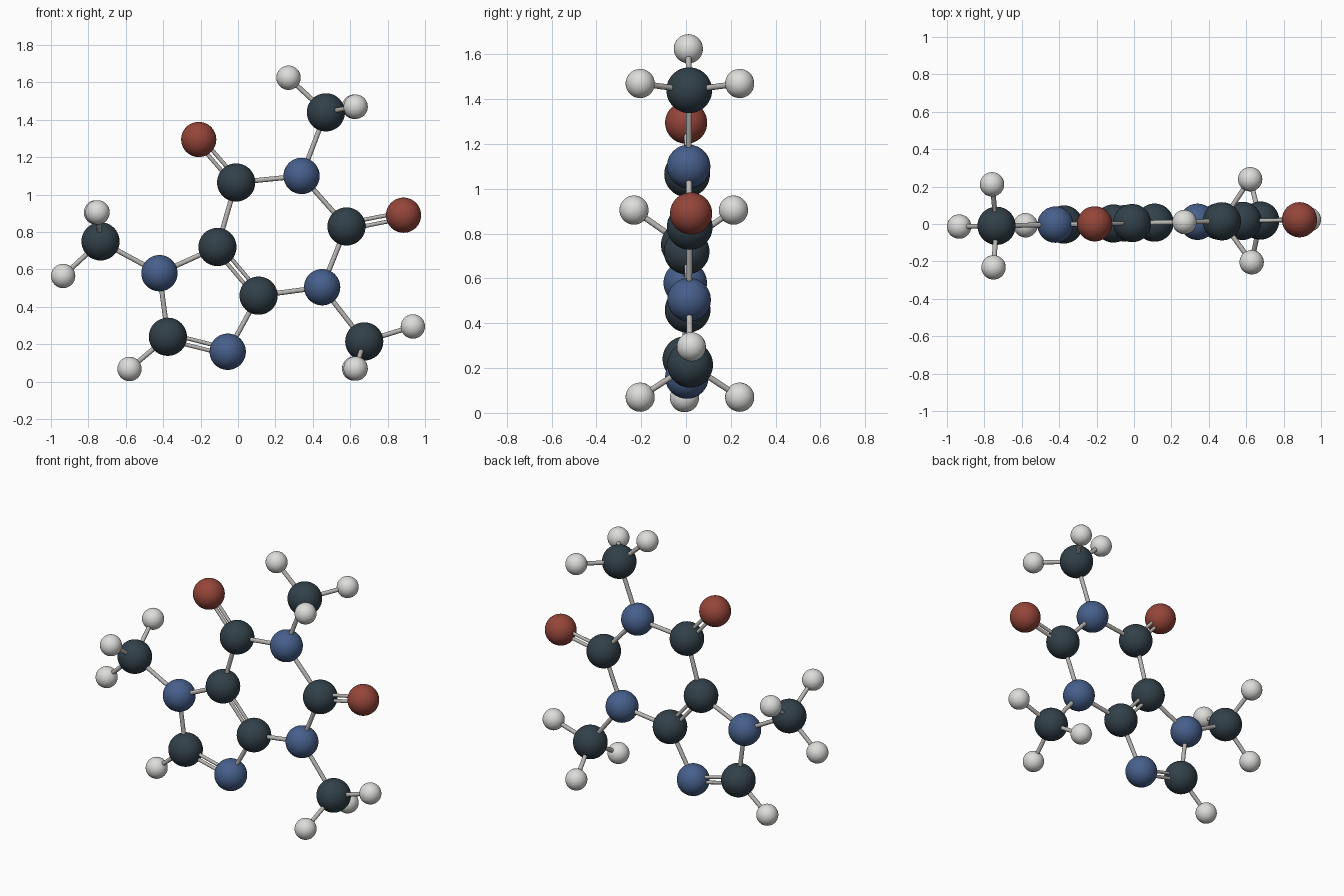
import bpy
from mathutils import Vector

if "Cube" in bpy.data.objects:
    bpy.data.objects.remove(bpy.data.objects["Cube"])


def mat(name, rgb):
    m = bpy.data.materials.new(name)
    m.diffuse_color = (*rgb, 1)
    m.use_nodes = True
    m.node_tree.nodes["Principled BSDF"].inputs["Base Color"].default_value = m.diffuse_color
    return m


# kind: (part name, radius, material)
KINDS = {
    'C': ("carbon_ball", 0.102, mat("dark slate", (0.032, 0.052, 0.068))),
    'N': ("nitrogen_ball", 0.097, mat("blue", (0.062, 0.115, 0.26))),
    'O': ("oxygen_ball", 0.094, mat("brick red", (0.30, 0.060, 0.042))),
    'H': ("hydrogen_ball", 0.065, mat("off white", (0.72, 0.72, 0.70))),
}
ROD = mat("light grey", (0.48, 0.47, 0.45))


def tilt(x):
    """The flat ring plane leans very slightly in y."""
    return 0.005 + 0.02 * x


# atoms lying in the ring plane: (kind, x, z)
flat = {
    'c6': ('C', -0.01, 1.065), 'n1': ('N', 0.34, 1.10), 'c2': ('C', 0.58, 0.83),
    'n3': ('N', 0.45, 0.505), 'c4': ('C', 0.11, 0.46), 'c5': ('C', -0.11, 0.72),
    'n7': ('N', -0.42, 0.58), 'c8': ('C', -0.375, 0.24), 'n9': ('N', -0.055, 0.16),
    'o6': ('O', -0.21, 1.295), 'o2': ('O', 0.885, 0.89), 'h8': ('H', -0.58, 0.068),
    'm1': ('C', 0.47, 1.44), 'm3': ('C', 0.675, 0.215), 'm7': ('C', -0.735, 0.75),
    'h1': ('H', 0.27, 1.625), 'h3': ('H', 0.935, 0.295), 'h7': ('H', -0.935, 0.565),
}
atoms = {k: (t, Vector((x, tilt(x), z))) for k, (t, x, z) in flat.items()}

single = ["c6 n1", "n1 c2", "c2 n3", "n3 c4", "c5 c6", "c5 n7", "n7 c8", "n9 c4",
          "c8 h8", "n1 m1", "n3 m3", "n7 m7", "m1 h1", "m3 h3", "m7 h7"]
double = ["c6 o6", "c2 o2", "c4 c5", "c8 n9"]

# mirrored out-of-plane hydrogen pairs on each methyl group
for m, x, z in (('m1', 0.625, 1.47), ('m3', 0.625, 0.07), ('m7', -0.755, 0.905)):
    for s in (-1, 1):
        key = f"{m}{'b' if s > 0 else 'f'}"
        atoms[key] = ('H', Vector((x - s * 0.004, tilt(x) + s * 0.222, z)))
        single.append(f"{m} {key}")


def ball(kind, pos):
    name, r, m = KINDS[kind]
    bpy.ops.mesh.primitive_uv_sphere_add(segments=48, ring_count=24, radius=r, location=pos)
    o = bpy.context.object
    o.name = name
    o.data.materials.append(m)
    bpy.ops.object.shade_smooth()


def rod(a, b, r, name):
    d = b - a
    bpy.ops.mesh.primitive_cylinder_add(vertices=20, radius=r, depth=d.length,
                                        location=(a + b) / 2)
    o = bpy.context.object
    o.rotation_euler = d.to_track_quat('Z', 'Y').to_euler()
    o.name = name
    o.data.materials.append(ROD)
    bpy.ops.object.shade_smooth_by_angle()


# balls
for kind, pos in atoms.values():
    ball(kind, pos)

# single rods
for pair in single:
    a, b = (atoms[k][1] for k in pair.split())
    rod(a, b, 0.013, "single_bond")

# double rods, side by side in the ring plane
for pair in double:
    a, b = (atoms[k][1] for k in pair.split())
    off = (b - a).cross(Vector((-0.02, 1, 0))).normalized() * 0.017
    for s in (-1, 1):
        rod(a + off * s, b + off * s, 0.0105, "double_bond")
